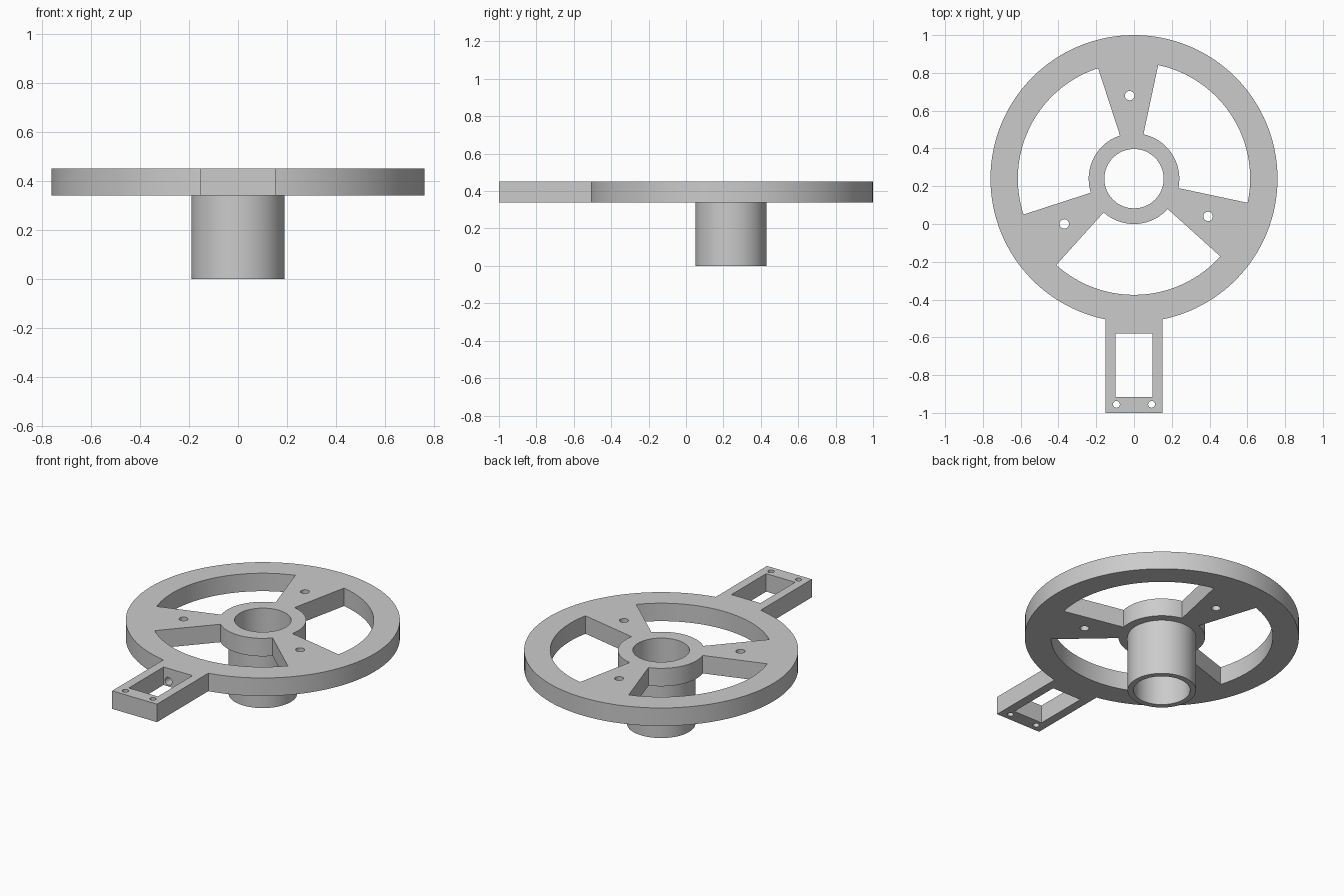
import bpy, bmesh
from math import cos, sin, radians, pi

if "Cube" in bpy.data.objects:
    bpy.data.objects.remove(bpy.data.objects["Cube"])

CY = 0.24            # wheel centre on y
Z0, Z1 = 0.34, 0.45  # plate thickness

grey = bpy.data.materials.new("mid_grey")
grey.diffuse_color = (0.60, 0.60, 0.60, 1)
grey.use_nodes = True
grey.node_tree.nodes["Principled BSDF"].inputs["Base Color"].default_value = grey.diffuse_color


def prism(name, outline, z0, z1):
    """Extrude a counter-clockwise xy outline into a solid."""
    bm = bmesh.new()
    face = bm.faces.new([bm.verts.new((x, y, z0)) for x, y in outline])
    top = bmesh.ops.extrude_face_region(bm, geom=[face])["geom"]
    for v in top:
        if isinstance(v, bmesh.types.BMVert):
            v.co.z = z1
    bmesh.ops.recalc_face_normals(bm, faces=bm.faces)
    mesh = bpy.data.meshes.new(name)
    bm.to_mesh(mesh)
    bm.free()
    ob = bpy.data.objects.new(name, mesh)
    bpy.context.collection.objects.link(ob)
    mesh.materials.append(grey)
    return ob


def arc(r, a0, a1, n, cx=0.0, cy=CY):
    return [(cx + r * cos(radians(a0 + (a1 - a0) * i / n)),
             cy + r * sin(radians(a0 + (a1 - a0) * i / n))) for i in range(n + 1)]


def circle(r, n, cx=0.0, cy=CY):
    return arc(r, 0, 360, n, cx, cy)[:-1]


def box(x, y0, y1):
    return [(-x, y0), (x, y0), (x, y1), (-x, y1)]


def boolean(ob, tool, op="DIFFERENCE"):
    mod = ob.modifiers.new("bool", "BOOLEAN")
    mod.operation, mod.object, mod.solver = op, tool, "EXACT"
    bpy.context.view_layer.objects.active = ob
    bpy.ops.object.modifier_apply(modifier=mod.name)
    bpy.data.objects.remove(tool)


def smooth(ob):
    bpy.ops.object.select_all(action="DESELECT")
    ob.select_set(True)
    bpy.context.view_layer.objects.active = ob
    bpy.ops.object.shade_smooth_by_angle(angle=radians(30))


# wheel disc with the rectangular arm
wheel = prism("spoked_wheel", circle(0.76, 128), Z0, Z1)
boolean(wheel, prism("arm", box(0.152, -1.0, -0.4), Z0, Z1), "UNION")

# three windows and the spoke holes between them
for k in range(3):
    a = 120 * k
    window = arc(0.615, a - 12, a + 78, 40) + arc(0.24, a + 78, a - 12, 28)
    boolean(wheel, prism("window", window, 0.2, 0.6))
    t = radians(a + 93)
    hole = circle(0.025, 24, 0.44 * cos(t), CY + 0.44 * sin(t))
    boolean(wheel, prism("spoke_hole", hole, 0.2, 0.6))

# centre bore, arm slot and arm screw holes
boolean(wheel, prism("bore", circle(0.157, 64), 0.2, 0.6))
boolean(wheel, prism("slot", box(0.098, -0.915, -0.58), 0.2, 0.6))
for x in (-0.093, 0.093):
    boolean(wheel, prism("screw_hole", circle(0.018, 20, x, -0.955), 0.2, 0.6))

# blind hole in the inner end of the slot, running along y
blind = prism("blind_hole", circle(0.024, 20, 0, 0), -0.06, 0.06)
blind.rotation_euler = (pi / 2, 0, 0)
blind.location = (-0.064, -0.54, 0.372)
bpy.context.view_layer.update()
boolean(wheel, blind)
smooth(wheel)

# hollow tube under the hub
tube = prism("hub_tube", circle(0.19, 64), 0.0, Z0)
boolean(tube, prism("tube_bore", circle(0.157, 64), -0.2, 0.6))
bm = bmesh.new()
bm.from_mesh(tube.data)
hidden = [f for f in bm.faces if all(v.co.z > Z0 - 1e-4 for v in f.verts)]
bmesh.ops.delete(bm, geom=hidden, context="FACES")
bm.to_mesh(tube.data)
bm.free()
smooth(tube)
